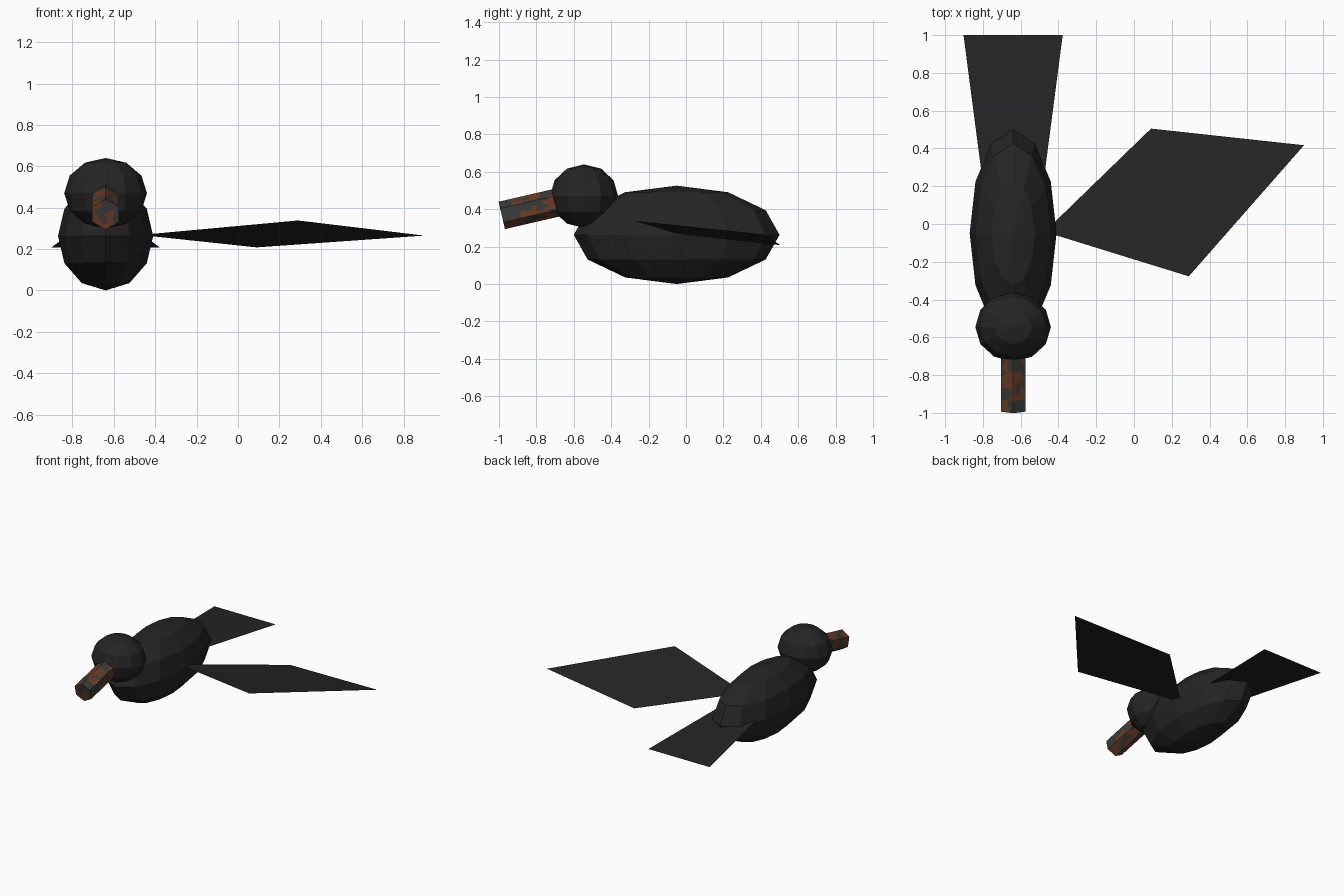
import bpy, bmesh, math
from mathutils import Matrix, Vector, noise

if "Cube" in bpy.data.objects:
    bpy.data.objects.remove(bpy.data.objects["Cube"])

AXIS_X = -0.64  # centre line of the bird


def material(name, rgb):
    m = bpy.data.materials.new(name)
    m.diffuse_color = (*rgb, 1)
    m.use_nodes = True
    m.node_tree.nodes["Principled BSDF"].inputs["Base Color"].default_value = m.diffuse_color
    return m


BLACK = material("black_feather", (0.0180, 0.0180, 0.0180))
GREY = material("beak_grey", (0.040, 0.045, 0.041))
RUST = material("beak_rust", (0.150, 0.046, 0.021))


def add_object(name, bm, mats):
    mesh = bpy.data.meshes.new(name)
    bm.to_mesh(mesh)
    bm.free()
    for m in mats:
        mesh.materials.append(m)
    obj = bpy.data.objects.new(name, mesh)
    bpy.context.collection.objects.link(obj)
    return obj


def ellipsoid(name, centre, radii):
    bm = bmesh.new()
    bmesh.ops.create_uvsphere(bm, u_segments=12, v_segments=6, radius=1)
    bmesh.ops.transform(bm, verts=bm.verts, matrix=Matrix.LocRotScale(Vector(centre), None, Vector(radii)))
    return add_object(name, bm, [BLACK])


def plate(name, points):
    bm = bmesh.new()
    bm.faces.new([bm.verts.new(p) for p in points])
    return add_object(name, bm, [BLACK])


# Body and head
ellipsoid("body", (AXIS_X, -0.05, 0.263), (0.23, 0.55, 0.263))
ellipsoid("head", (AXIS_X, -0.545, 0.47), (0.20, 0.182, 0.17))

# Single spread wing, one thin sheet
plate("wing", [(-0.473, -0.041, 0.268), (0.29, -0.277, 0.338),
               (0.90, 0.417, 0.265), (0.09, 0.505, 0.208)])

# Tail sheet, widening and sloping down to the back
plate("tail", [(AXIS_X - 0.145, 0.1, 0.295), (AXIS_X + 0.145, 0.1, 0.295),
               (AXIS_X + 0.2625, 1.0, 0.207), (AXIS_X - 0.2625, 1.0, 0.207)])

# Hexagonal beak, tilted down, with rust patches
LENGTH = 0.45
tip = Vector((AXIS_X, -0.985, 0.367))
bm = bmesh.new()
bmesh.ops.create_cone(bm, cap_ends=True, cap_tris=True, segments=6,
                      radius1=0.075, radius2=0.075, depth=LENGTH)
bmesh.ops.subdivide_edges(bm, edges=bm.edges, cuts=13, use_grid_fill=True)
for f in bm.faces:
    p = f.calc_center_median()
    n = noise.noise(Vector((p.x * 22, p.y * 22, p.z * 14 + 3.3)))
    f.material_index = 1 if n > 0.0 else 0
tilt = math.radians(13)
axis = Vector((0, math.cos(tilt), math.sin(tilt)))
bmesh.ops.transform(bm, verts=bm.verts, matrix=Matrix.Translation(tip + axis * LENGTH / 2)
                    @ Matrix.Rotation(tilt - math.pi / 2, 4, 'X'))
# Put a ridge, not a flat, on the top line
top = max(bm.verts, key=lambda v: v.co.z - v.co.y * math.tan(tilt))
if abs(top.co.x - AXIS_X) > 0.01:
    bmesh.ops.rotate(bm, verts=bm.verts, cent=tip, matrix=Matrix.Rotation(math.pi / 6, 3, axis))
add_object("beak", bm, [GREY, RUST])
